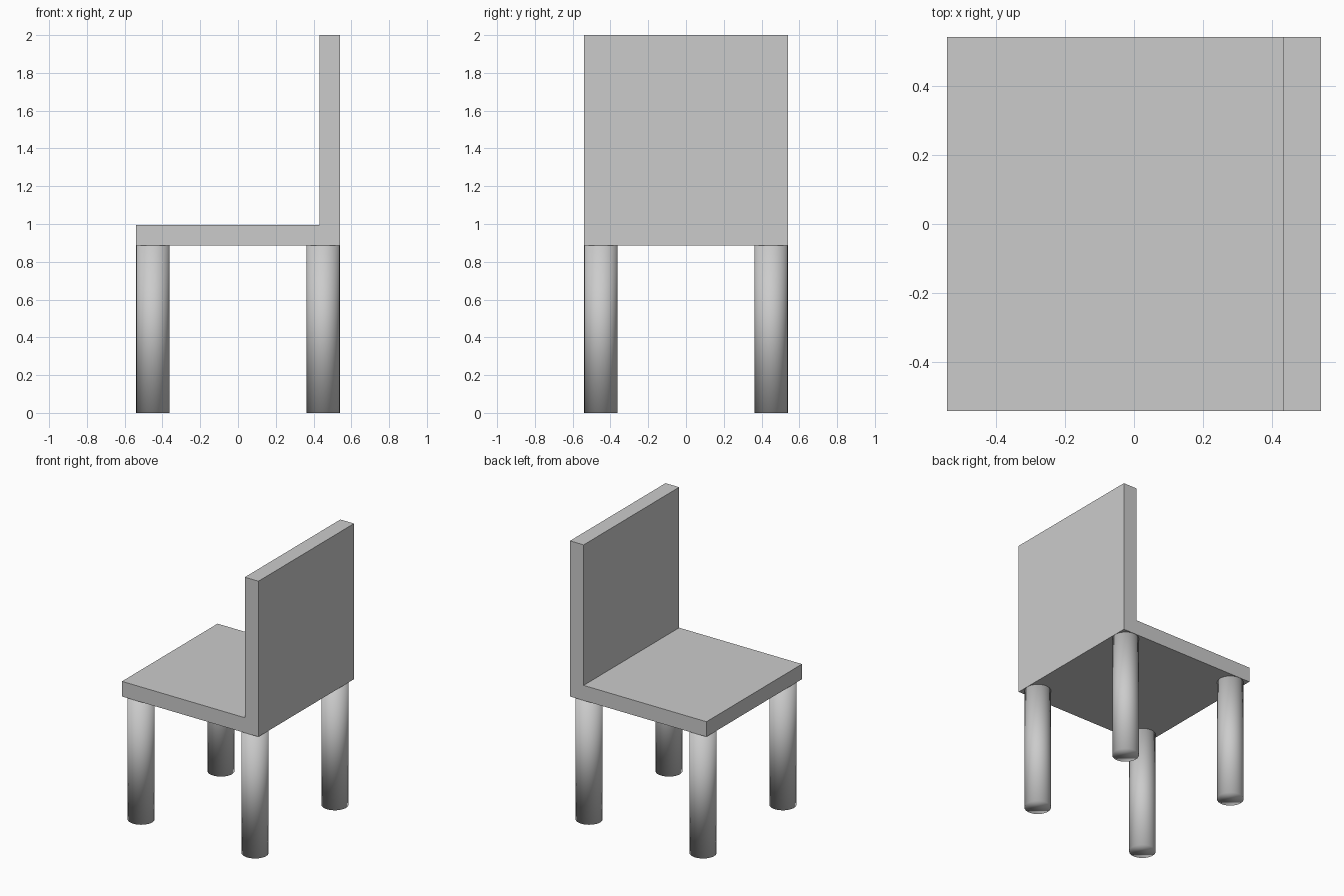
import bpy
import bmesh

if "Cube" in bpy.data.objects:
    bpy.data.objects.remove(bpy.data.objects["Cube"])

HALF = 0.54        # half width of the chair
SEAT_BOTTOM = 0.887
SEAT_TOP = 0.995
BACK_X = 0.432     # inner face of the backrest
LEG_R = 0.088
LEG_POS = HALF - LEG_R - 0.001


def extrude_profile(name, profile, y0, y1):
    """Solid made from an xz outline swept along y."""
    bm = bmesh.new()
    face = bm.faces.new([bm.verts.new((x, y0, z)) for x, z in profile])
    swept = bmesh.ops.extrude_face_region(bm, geom=[face], use_keep_orig=True)
    verts = [g for g in swept["geom"] if isinstance(g, bmesh.types.BMVert)]
    bmesh.ops.translate(bm, verts=verts, vec=(0, y1 - y0, 0))
    bmesh.ops.recalc_face_normals(bm, faces=bm.faces)
    mesh = bpy.data.meshes.new(name)
    bm.to_mesh(mesh)
    bm.free()
    obj = bpy.data.objects.new(name, mesh)
    bpy.context.collection.objects.link(obj)
    return obj


def add_leg(name, x, y):
    """Round leg, smooth over the end caps as well."""
    bpy.ops.mesh.primitive_cylinder_add(
        vertices=32, radius=LEG_R, depth=SEAT_BOTTOM,
        location=(x, y, SEAT_BOTTOM / 2))
    leg = bpy.context.object
    leg.name = name
    bpy.ops.object.shade_smooth()


# Seat and backrest: one L-shaped solid
extrude_profile("seat_and_backrest", [
    (-HALF, SEAT_BOTTOM), (HALF, SEAT_BOTTOM), (HALF, 2.0),
    (BACK_X, 2.0), (BACK_X, SEAT_TOP), (-HALF, SEAT_TOP)], -HALF, HALF)

# Four legs at the corners
for x_name, sx in (("left", -1), ("right", 1)):
    for y_name, sy in (("front", -1), ("back", 1)):
        add_leg(f"{y_name}_{x_name}_leg", sx * LEG_POS, sy * LEG_POS)
